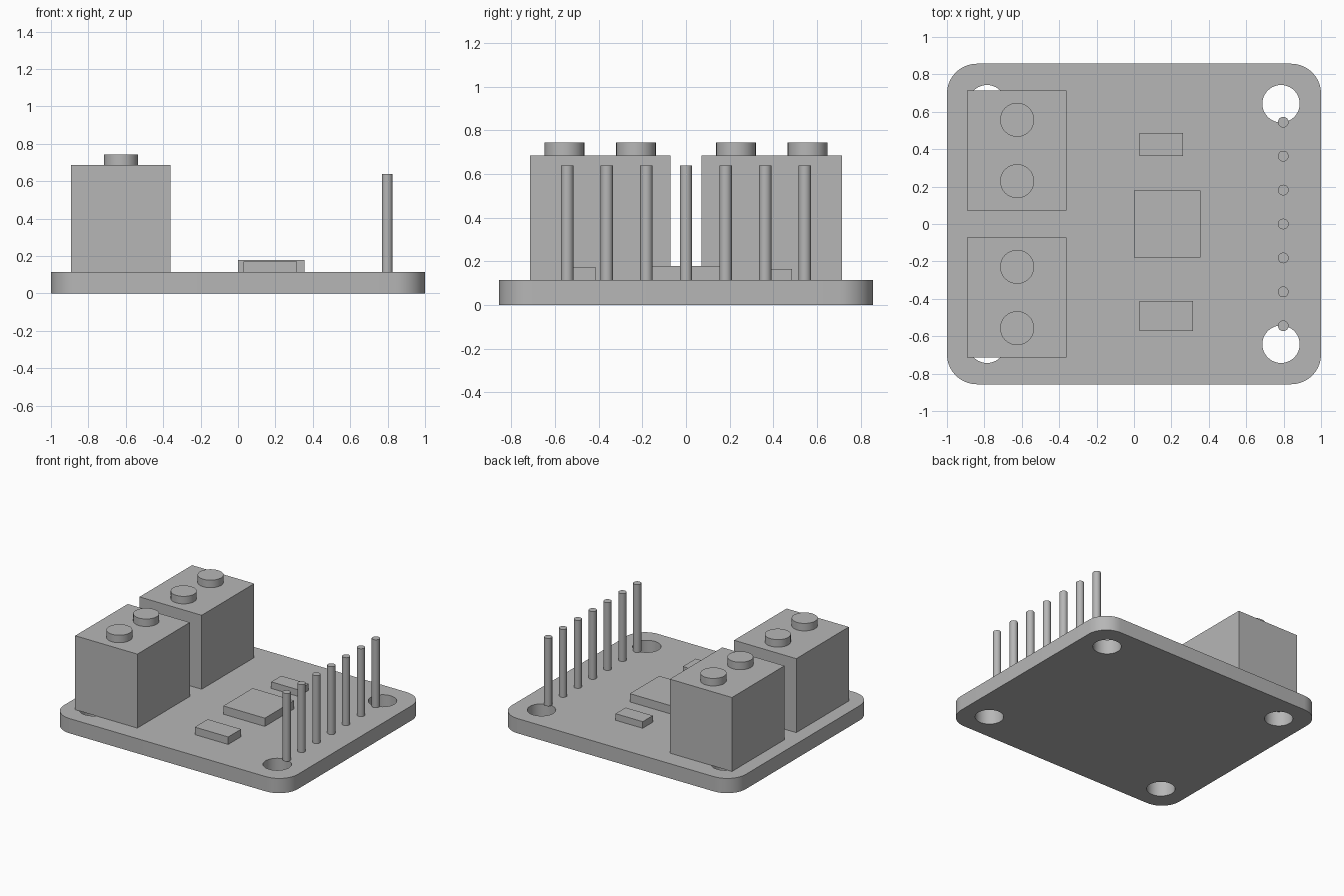
import bpy
import bmesh
from math import radians
from mathutils import Matrix

if "Cube" in bpy.data.objects:
    bpy.data.objects.remove(bpy.data.objects["Cube"])

BOARD_TOP = 0.114

grey = bpy.data.materials.new("plain grey")
grey.use_nodes = True
colour = (0.47, 0.47, 0.47, 1)
grey.diffuse_color = colour
grey.node_tree.nodes["Principled BSDF"].inputs["Base Color"].default_value = colour


def add_object(name, bm):
    mesh = bpy.data.meshes.new(name)
    bm.to_mesh(mesh)
    bm.free()
    mesh.materials.append(grey)
    obj = bpy.data.objects.new(name, mesh)
    bpy.context.collection.objects.link(obj)
    return obj


def smooth(obj):
    bpy.ops.object.select_all(action="DESELECT")
    obj.select_set(True)
    bpy.context.view_layer.objects.active = obj
    bpy.ops.object.shade_smooth_by_angle(angle=radians(35))


def box(name, x0, x1, y0, y1, z0, z1):
    bm = bmesh.new()
    centre = ((x0 + x1) / 2, (y0 + y1) / 2, (z0 + z1) / 2)
    size = (x1 - x0, y1 - y0, z1 - z0)
    bmesh.ops.create_cube(
        bm, size=1, matrix=Matrix.Translation(centre) @ Matrix.Diagonal((*size, 1)))
    return add_object(name, bm)


def cylinder(name, x, y, z0, z1, radius, sides):
    bm = bmesh.new()
    bmesh.ops.create_cone(
        bm, cap_ends=True, segments=sides, radius1=radius, radius2=radius,
        depth=z1 - z0, matrix=Matrix.Translation((x, y, (z0 + z1) / 2)))
    obj = add_object(name, bm)
    smooth(obj)
    return obj


# Circuit board with rounded corners
board = box("circuit_board", -1, 1, -0.857, 0.857, 0, BOARD_TOP)
bm = bmesh.new()
bm.from_mesh(board.data)
uprights = [e for e in bm.edges
            if abs(e.verts[0].co.z - e.verts[1].co.z) > BOARD_TOP / 2]
bmesh.ops.bevel(bm, geom=uprights, offset=0.16, offset_type="OFFSET",
                segments=10, profile=0.5, affect="EDGES")
bm.to_mesh(board.data)
bm.free()

# Four mounting holes cut through the board
bpy.context.view_layer.objects.active = board
for sx in (-1, 1):
    for sy in (-1, 1):
        cutter = cylinder("hole_cutter", sx * 0.786, sy * 0.643, -0.1, 0.2, 0.1, 40)
        cutter.hide_render = True
        cut = board.modifiers.new("hole", "BOOLEAN")
        cut.operation = "DIFFERENCE"
        cut.solver = "EXACT"
        cut.object = cutter
        bpy.context.view_layer.objects.active = board
        bpy.ops.object.modifier_apply(modifier=cut.name)
        bpy.data.objects.remove(cutter)
smooth(board)

# Two terminal blocks, each with two screws
for side, sy in (("front", -1), ("back", 1)):
    y0, y1 = sorted((sy * 0.072, sy * 0.714))
    box(side + "_terminal_block", -0.893, -0.361, y0, y1, BOARD_TOP, 0.686)
    for place, y in (("inner", 0.229), ("outer", 0.557)):
        cylinder(f"{side}_{place}_screw", -0.625, sy * y, 0.686, 0.744, 0.091, 32)

# Row of header pins
for i in range(-3, 4):
    cylinder(f"header_pin_{i + 4}", 0.798, i * 0.1814, BOARD_TOP, 0.639, 0.0286, 20)

# Surface-mounted chips
box("main_chip", 0, 0.355, -0.179, 0.179, BOARD_TOP, 0.178)
box("back_chip", 0.03, 0.262, 0.363, 0.486, BOARD_TOP, 0.165)
box("front_chip", 0.03, 0.316, -0.571, -0.413, BOARD_TOP, 0.172)
